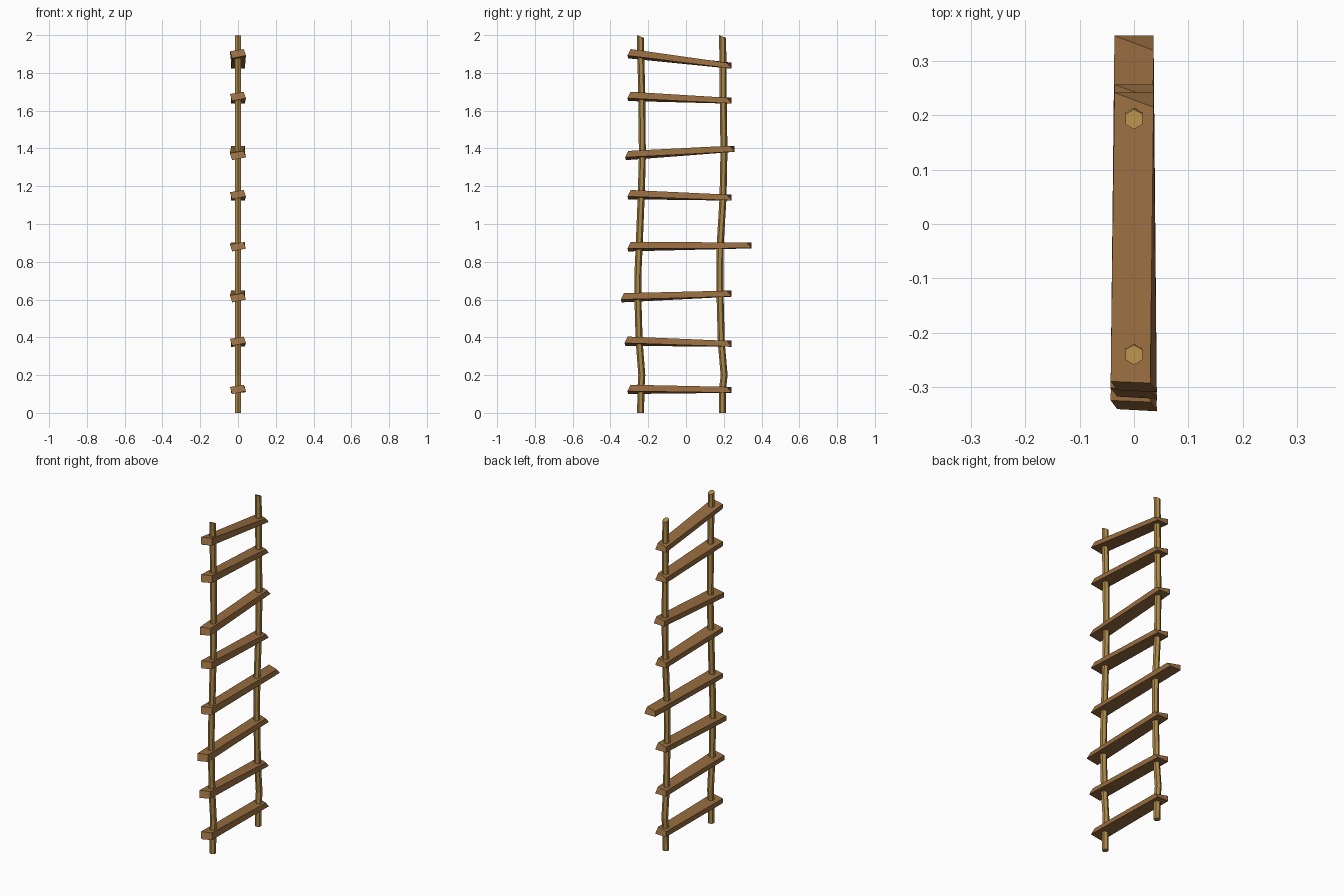
import bpy, bmesh, math

if "Cube" in bpy.data.objects:
    bpy.data.objects.remove(bpy.data.objects["Cube"])


def material(name, rgb):
    m = bpy.data.materials.new(name)
    m.diffuse_color = (*rgb, 1.0)
    m.use_nodes = True
    m.node_tree.nodes["Principled BSDF"].inputs["Base Color"].default_value = m.diffuse_color
    return m


wood = material("brown wood", (0.31, 0.15, 0.05))
fibre = material("tan rope", (0.42, 0.25, 0.065))


def finish(bm, name, mat):
    bmesh.ops.recalc_face_normals(bm, faces=bm.faces)
    me = bpy.data.meshes.new(name)
    bm.to_mesh(me)
    bm.free()
    me.materials.append(mat)
    ob = bpy.data.objects.new(name, me)
    bpy.context.collection.objects.link(ob)


# Rungs: roughly cut boards, twisted at the front end and chipped at the back
# (front y, front z, back y, back z)
rungs = [
    (-0.31, 0.125, 0.242, 0.122), (-0.325, 0.380, 0.242, 0.366),
    (-0.345, 0.610, 0.242, 0.631), (-0.31, 0.880, 0.347, 0.887),
    (-0.31, 1.156, 0.242, 1.140), (-0.322, 1.363, 0.257, 1.398),
    (-0.31, 1.676, 0.242, 1.653), (-0.31, 1.902, 0.242, 1.838),
]


def rung(i, y0, z0, y1, z1):
    bm = bmesh.new()
    front = [(-0.043, 0.020, 0.012), (0.030, 0.017, 0.024),
             (0.042, 0.0, -0.010), (-0.031, 0.004, -0.025)]
    back = [(-0.036, 0.0, 0.016), (0.036, -0.027, 0.016),
            (0.036, 0.0, -0.015), (-0.036, 0.0, -0.016)]
    a = [bm.verts.new((x, y0 + y, z0 + z)) for x, y, z in front]
    b = [bm.verts.new((x, y1 + y, z1 + z)) for x, y, z in back]
    bm.faces.new(a)
    bm.faces.new(b)
    for k in range(4):
        j = (k + 1) % 4
        bm.faces.new((a[k], a[j], b[j], b[k]))
    finish(bm, f"rung_{i}", wood)


for i, r in enumerate(rungs, 1):
    rung(i, *r)


# Ropes: six-sided, slightly wavy, with a slanted cut at the top
def rope(name, path, r=0.0185):
    bm = bmesh.new()
    rings = []
    for n, (y, z) in enumerate(path):
        slant = 0.4 if n == len(path) - 1 else 0.0
        ring = []
        for k in range(6):
            t = math.radians(30 + 60 * k)
            dy = r * math.sin(t)
            ring.append(bm.verts.new((r * math.cos(t), y + dy, z - slant * (dy + r))))
        rings.append(ring)
    for a, b in zip(rings, rings[1:]):
        for k in range(6):
            j = (k + 1) % 6
            bm.faces.new((a[k], a[j], b[j], b[k]))
    bm.faces.new(rings[0])
    bm.faces.new(rings[-1])
    finish(bm, name, fibre)


rope("left_rope", [(-0.240, 0), (-0.239, 0.12), (-0.234, 0.2), (-0.248, 0.38),
                   (-0.255, 0.62), (-0.254, 0.75), (-0.248, 0.88), (-0.237, 1.15),
                   (-0.231, 1.36), (-0.234, 1.67), (-0.239, 1.88), (-0.241, 2.0)])
rope("right_rope", [(0.192, 0), (0.193, 0.12), (0.202, 0.2), (0.187, 0.37),
                    (0.180, 0.63), (0.179, 0.75), (0.181, 0.89), (0.196, 1.14),
                    (0.201, 1.39), (0.197, 1.66), (0.196, 1.85), (0.193, 2.0)])
